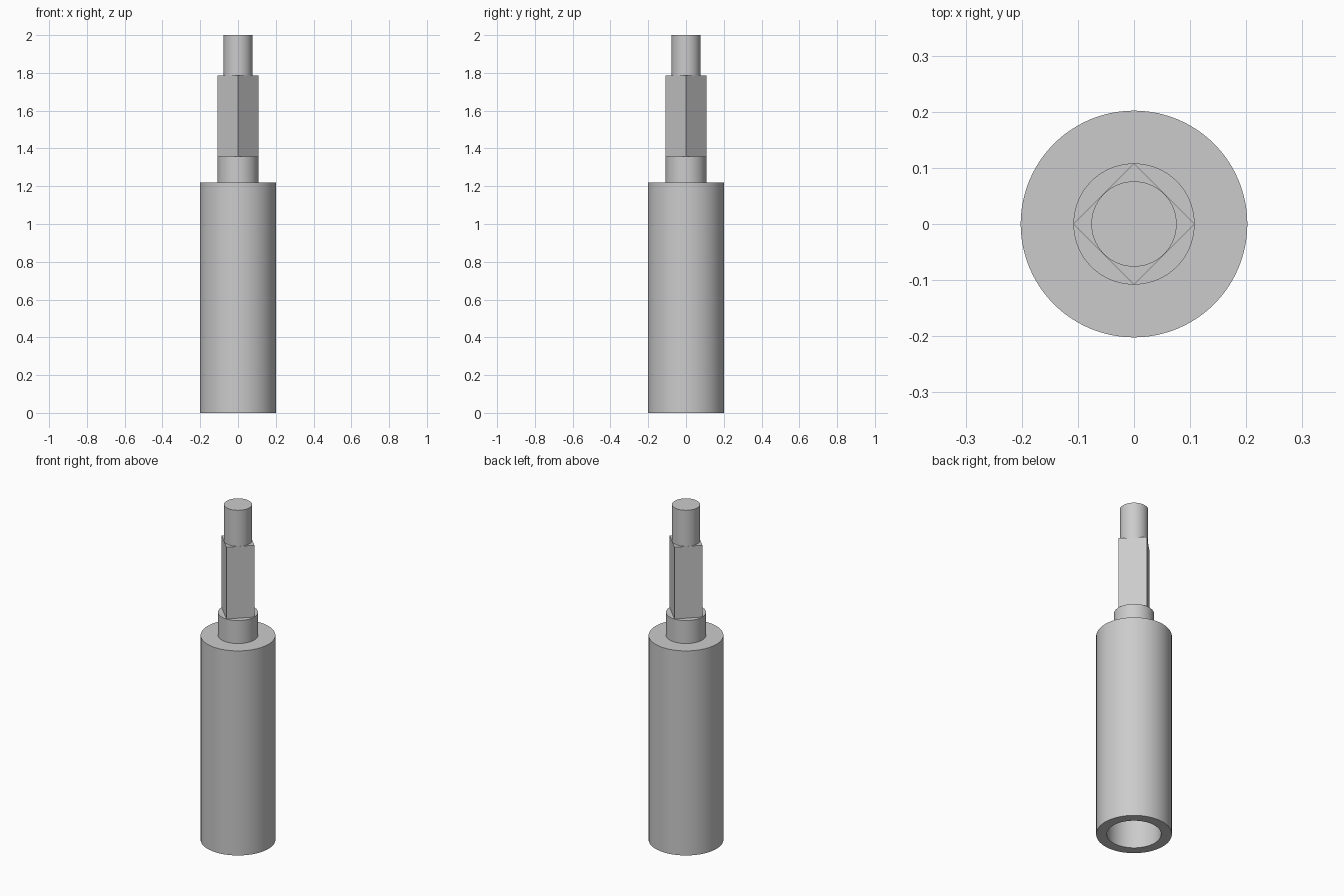
import bpy, bmesh, math

if "Cube" in bpy.data.objects:
    bpy.data.objects.remove(bpy.data.objects["Cube"], do_unlink=True)

grey = bpy.data.materials.new("light_grey")
grey.use_nodes = True
grey.diffuse_color = (0.6, 0.6, 0.6, 1)
grey.node_tree.nodes["Principled BSDF"].inputs["Base Color"].default_value = grey.diffuse_color


def loft(name, rings, sides=96):
    """Skin a capped stack of rings given as (radius, height, flat limit on x)."""
    bm = bmesh.new()
    loops = []
    for radius, z, flat in rings:
        loop = []
        for i in range(sides):
            a = math.tau * i / sides
            loop.append(bm.verts.new((min(radius * math.cos(a), flat), radius * math.sin(a), z)))
        loops.append(loop)
    for low, high in zip(loops, loops[1:]):
        for i in range(sides):
            j = (i + 1) % sides
            bm.faces.new((low[i], low[j], high[j], high[i]))
    bm.faces.new(loops[0])
    bm.faces.new(loops[-1])
    bmesh.ops.remove_doubles(bm, verts=bm.verts, dist=0.00002)
    bmesh.ops.recalc_face_normals(bm, faces=bm.faces)
    mesh = bpy.data.meshes.new(name)
    bm.to_mesh(mesh)
    bm.free()
    mesh.materials.append(grey)
    obj = bpy.data.objects.new(name, mesh)
    bpy.context.collection.objects.link(obj)
    bpy.ops.object.select_all(action="DESELECT")
    obj.select_set(True)
    bpy.context.view_layer.objects.active = obj
    bpy.ops.object.shade_smooth_by_angle(angle=math.radians(30))
    return obj


BODY, BORE, PIN, TIP = 0.202, 0.145, 0.108, 0.076
BODY_TOP, COLLAR_TOP, SQUARE_TOP = 1.22, 1.357, 1.785
ROUND = 1.0                                  # no flat on the ring
FLAT = BORE * math.cos(math.pi / 4)          # flat of the D-shaped bore

# Sleeve: D-shaped bore with a short round mouth, rim and outer wall
loft("sleeve_body", [
    (BORE, 0.97, FLAT), (BORE, 0.1, FLAT),
    (BORE, 0.1, ROUND), (BORE, 0, ROUND),
    (BODY, 0, ROUND), (BODY, BODY_TOP, ROUND),
])

# Stepped pin: round collar, square drive, round tip
loft("collar", [(PIN, BODY_TOP, ROUND), (PIN, COLLAR_TOP, ROUND)])
loft("square_drive", [(PIN, COLLAR_TOP, ROUND), (PIN, SQUARE_TOP, ROUND)], sides=4)
loft("round_tip", [(TIP, SQUARE_TOP, ROUND), (TIP, 2, ROUND)])
